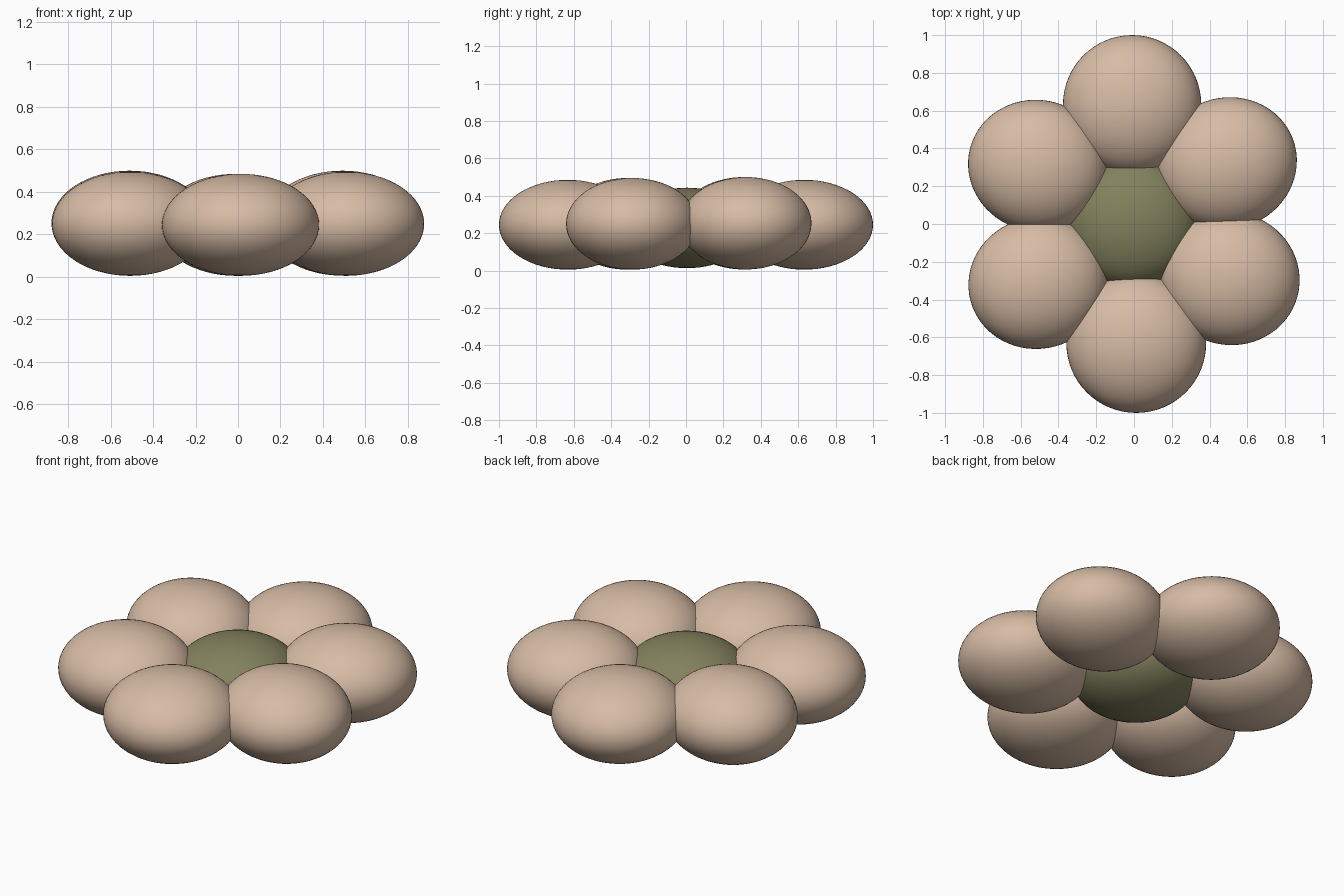
import bpy, math

if "Cube" in bpy.data.objects:
    bpy.data.objects.remove(bpy.data.objects["Cube"])


def material(name, rgb):
    m = bpy.data.materials.new(name)
    m.diffuse_color = (*rgb, 1)
    m.use_nodes = True
    m.node_tree.nodes["Principled BSDF"].inputs["Base Color"].default_value = m.diffuse_color
    return m


tan = material("warm tan", (0.68, 0.50, 0.376))
olive = material("olive green", (0.225, 0.22, 0.11))


def blob(name, centre, radii, turn, mat):
    """Smooth flattened ball; radii are radial, sideways and vertical."""
    bpy.ops.mesh.primitive_uv_sphere_add(segments=64, ring_count=32, radius=1, location=centre)
    o = bpy.context.object
    o.name = name
    o.scale = radii
    o.rotation_euler.z = math.radians(turn)
    bpy.ops.object.transform_apply(location=False, rotation=True, scale=True)
    bpy.ops.object.shade_smooth()
    o.data.materials.append(mat)


# green centre of the flower
blob("flower_centre", (-0.005, 0.005, 0.228), (0.345, 0.345, 0.215), 0, olive)

# ring of six petals: centre, radii, outward angle
petals = [
    ("back_petal", (-0.01, 0.632, 0.245), (0.368, 0.366, 0.24), 90),
    ("back_left_petal", (-0.51, 0.308, 0.253), (0.37, 0.348, 0.247), 165),
    ("front_left_petal", (-0.508, -0.312, 0.25), (0.37, 0.348, 0.245), 195),
    ("front_petal", (0.012, -0.632, 0.245), (0.368, 0.37, 0.24), 270),
    ("front_right_petal", (0.508, -0.288, 0.25), (0.37, 0.352, 0.245), 345),
    ("back_right_petal", (0.492, 0.32, 0.253), (0.373, 0.348, 0.247), 20),
]
for name, centre, radii, turn in petals:
    blob(name, centre, radii, turn, tan)
